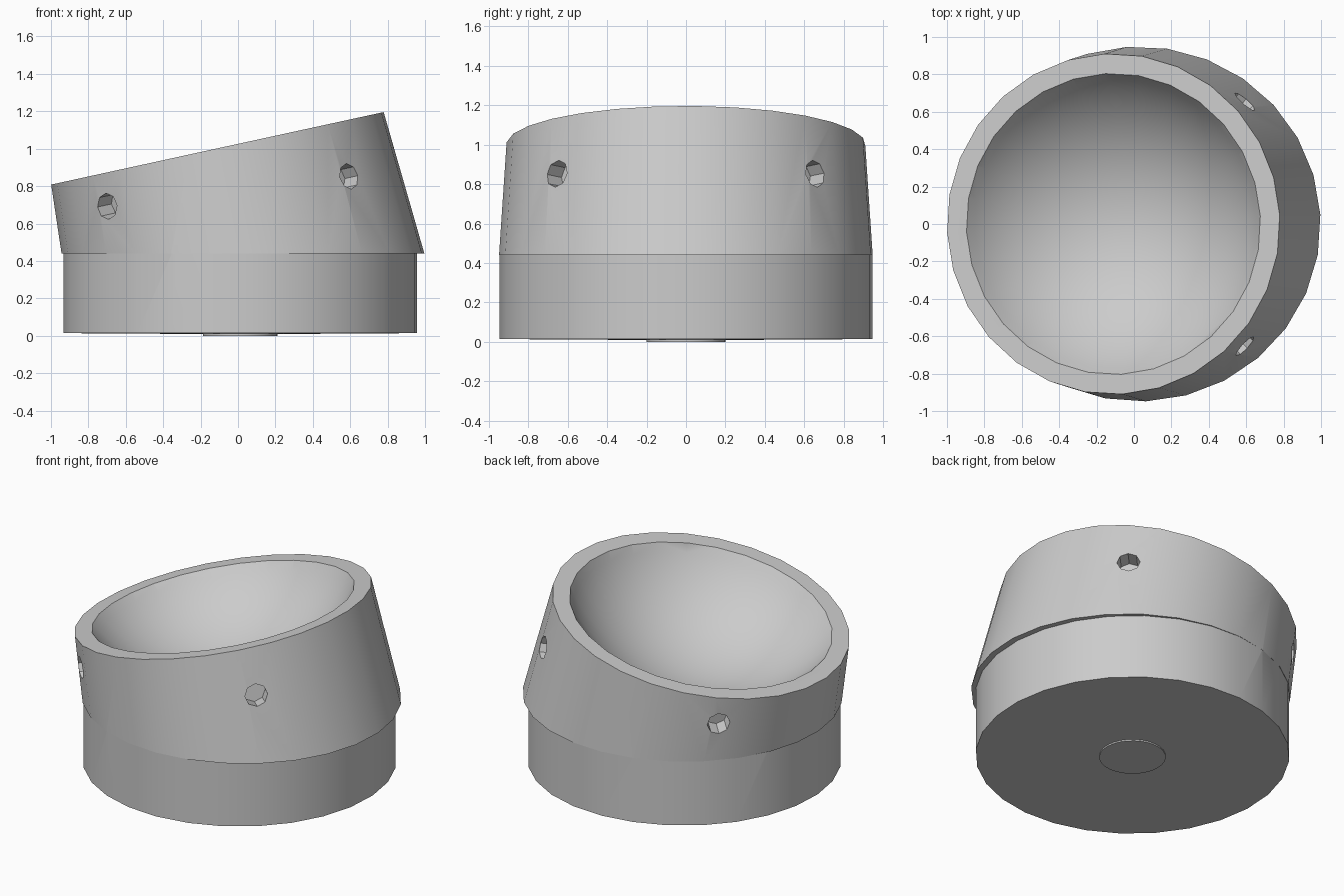
import bpy, bmesh, math
from mathutils import Matrix, Vector

old = bpy.data.objects.get("Cube")
if old:
    bpy.data.objects.remove(old)

SIDES = 28
TILT = Matrix.Translation((-0.11, 0, 1.002)) @ Matrix.Rotation(math.radians(-12.3), 4, 'Y')
BASE = Matrix.Translation((0.012, 0, 0))

grey = bpy.data.materials.new("light_grey")
grey.use_nodes = True
grey.diffuse_color = (0.6, 0.6, 0.6, 1)
grey.node_tree.nodes["Principled BSDF"].inputs["Base Color"].default_value = (0.6, 0.6, 0.6, 1)


def lathe(name, profile, matrix, sides=SIDES, cut_z=None):
    """Closed solid of revolution about local z; optionally cut flat at world height cut_z."""
    bm = bmesh.new()
    verts = [bm.verts.new((r, 0, z)) for r, z in profile]
    edges = [bm.edges.new(pair) for pair in zip(verts, verts[1:])]
    bmesh.ops.spin(bm, geom=verts + edges, cent=(0, 0, 0), axis=(0, 0, 1),
                   angle=math.tau, steps=sides, use_merge=True)
    bmesh.ops.remove_doubles(bm, verts=bm.verts[:], dist=0.0001)
    bmesh.ops.transform(bm, matrix=matrix @ Matrix.Rotation(math.radians(3), 4, 'Z'),
                        verts=bm.verts[:])
    if cut_z is not None:
        bmesh.ops.bisect_plane(bm, geom=bm.verts[:] + bm.edges[:] + bm.faces[:],
                               plane_co=(0, 0, cut_z), plane_no=(0, 0, 1), clear_inner=True)
        bmesh.ops.holes_fill(bm, edges=bm.edges[:], sides=0)
    bmesh.ops.recalc_face_normals(bm, faces=bm.faces[:])
    mesh = bpy.data.meshes.new(name)
    bm.to_mesh(mesh)
    bm.free()
    mesh.materials.append(grey)
    obj = bpy.data.objects.new(name, mesh)
    bpy.context.collection.objects.link(obj)
    return obj


def activate(obj):
    bpy.ops.object.select_all(action='DESELECT')
    obj.select_set(True)
    bpy.context.view_layer.objects.active = obj


def combine(target, tool, operation):
    """Apply a boolean and discard the tool."""
    activate(target)
    mod = target.modifiers.new("boolean", 'BOOLEAN')
    mod.operation, mod.solver, mod.object = operation, 'EXACT', tool
    bpy.ops.object.modifier_apply(modifier=mod.name)
    bpy.data.objects.remove(tool)


# Tilted tapered collar, cut flat where it meets the base
body = lathe("tilted_cup", [(0, -0.9), (0.97, -0.9), (0.911, 0), (0, 0)], TILT, cut_z=0.44)

# Upright base with a plug that reaches up into the collar
base = lathe("base", [(0, 0.008), (0.946, 0.014), (0.946, 0.44), (0.88, 0.44),
                      (0.88, 0.5), (0, 0.5)], BASE)
combine(body, base, 'UNION')

# Shallow spherical bowl sunk into the sloping top
RIM, DEPTH = 0.805, 0.44
radius = (RIM ** 2 + DEPTH ** 2) / (2 * DEPTH)
sweep = math.acos((radius - DEPTH) / radius)
bowl_profile = [(radius * math.sin(sweep * i / 16),
                 radius - DEPTH - radius * math.cos(sweep * i / 16)) for i in range(17)]
bowl_profile += [(RIM, 0.2), (0, 0.2)]
combine(body, lathe("bowl_cutter", bowl_profile, TILT), 'DIFFERENCE')

# Four blind radial holes in the collar wall
for x, z in ((0.605, 0.855), (-0.71, 0.69)):
    for side in (-1, 1):
        outward = TILT.to_3x3() @ Vector((math.copysign(1, x), side, 0))
        place = Matrix.Translation((x, side * 0.667, z)) @ outward.to_track_quat('Z', 'Y').to_matrix().to_4x4()
        drill = lathe("hole_cutter", [(0, -0.12), (0.07, -0.12), (0.07, 0.12), (0, 0.12)],
                      place, sides=8)
        combine(body, drill, 'DIFFERENCE')

# Small round pad under the base
pad = lathe("bottom_pad", [(0, 0), (0.2, 0), (0.2, 0.02), (0, 0.02)], BASE)

for obj in (body, pad):
    activate(obj)
    bpy.ops.object.shade_smooth_by_angle(angle=math.radians(30))
